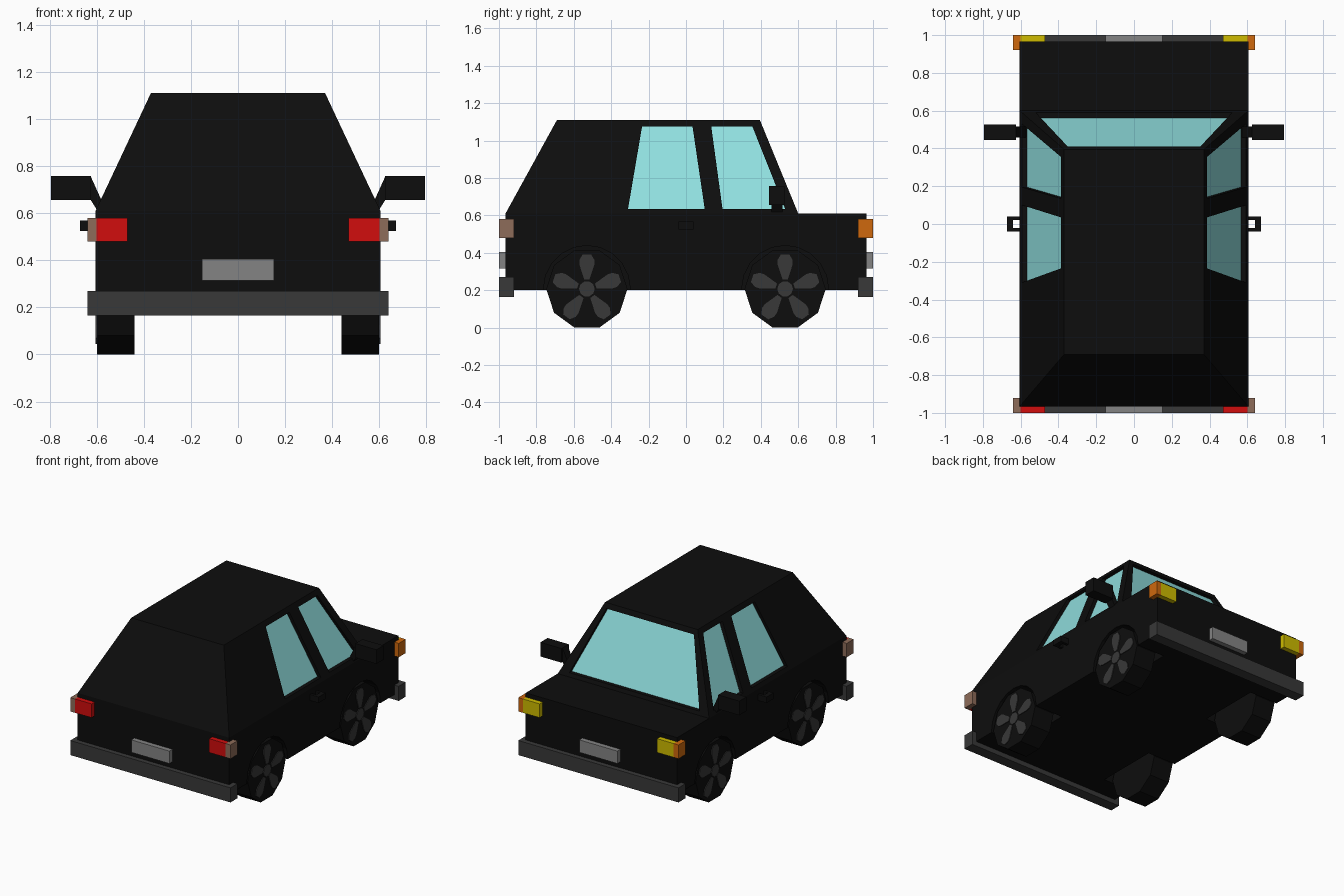
import bpy, bmesh, math
from mathutils import Vector

if "Cube" in bpy.data.objects:
    bpy.data.objects.remove(bpy.data.objects["Cube"])


def material(name, r, g, b):
    m = bpy.data.materials.new(name)
    m.diffuse_color = (r, g, b, 1)
    m.use_nodes = True
    m.node_tree.nodes["Principled BSDF"].inputs["Base Color"].default_value = m.diffuse_color
    return m


BLACK = material("black paint", 0.004, 0.004, 0.004)
GREY = material("dark grey", 0.04, 0.04, 0.04)
PLATE = material("plate grey", 0.23, 0.23, 0.23)
GLASS = material("pale blue glass", 0.28, 0.74, 0.74)
RED = material("red lamp", 0.64, 0.004, 0.004)
BROWN = material("brown lamp", 0.27, 0.15, 0.1)
YELLOW = material("yellow lamp", 0.62, 0.5, 0.0)
ORANGE = material("orange lamp", 0.62, 0.14, 0.004)


def loft(name, ring_a, ring_b, mat):
    """Closed solid between two matching rings of points."""
    bm = bmesh.new()
    a = [bm.verts.new(p) for p in ring_a]
    b = [bm.verts.new(p) for p in ring_b]
    bm.faces.new(a)
    bm.faces.new(b)
    n = len(a)
    for i in range(n):
        j = (i + 1) % n
        bm.faces.new((a[i], a[j], b[j], b[i]))
    bmesh.ops.recalc_face_normals(bm, faces=bm.faces)
    me = bpy.data.meshes.new(name)
    bm.to_mesh(me)
    bm.free()
    me.materials.append(mat)
    ob = bpy.data.objects.new(name, me)
    bpy.context.collection.objects.link(ob)
    return ob


def rect(x0, x1, y0, y1, z):
    return [(x0, y0, z), (x1, y0, z), (x1, y1, z), (x0, y1, z)]


def box(name, x0, x1, y0, y1, z0, z1, mat):
    return loft(name, rect(x0, x1, y0, y1, z0), rect(x0, x1, y0, y1, z1), mat)


def side_prism(name, pts, x0, x1, mat):
    """Extrude a (y, z) outline along x."""
    return loft(name, [(x0, y, z) for y, z in pts], [(x1, y, z) for y, z in pts], mat)


def circle(cy, cz, r, n, turn=0.0):
    return [(cy + r * math.cos(turn + math.tau * i / n),
             cz + r * math.sin(turn + math.tau * i / n)) for i in range(n)]


def cut(target, cutter):
    mod = target.modifiers.new("cut", "BOOLEAN")
    mod.operation = "DIFFERENCE"
    mod.solver = "EXACT"
    mod.object = cutter
    bpy.context.view_layer.objects.active = target
    bpy.ops.object.modifier_apply(modifier=mod.name)
    bpy.data.objects.remove(cutter)


# Body and cabin
W, BELT, ROOF = 0.605, 0.61, 1.11
body = box("lower_body", -W, W, -0.965, 0.965, 0.2, BELT, BLACK)
cabin = loft("cabin", rect(-W, W, -0.965, 0.6, BELT),
             rect(-0.37, 0.37, -0.69, 0.395, ROOF), BLACK)


# Recessed windows: points slide along the sloping cabin walls
def slope(z, low, high):
    return low + (high - low) * (z - BELT) / (ROOF - BELT)


def side_point(s):
    return lambda y, z, d: (s * (slope(z, W, 0.37) + d), y, z)


def screen_point(x, z, d):
    return (x, slope(z, 0.6, 0.395) + d, z)


def window(name, pts, place):
    ring = lambda d: [place(u, z, d) for u, z in pts]
    cut(cabin, loft("window_cutter", ring(-0.035), ring(0.08), BLACK))
    loft(name, ring(-0.036), ring(-0.028), GLASS)


LO, HI = 0.635, 1.075
rear_pane = [(-0.31, LO), (0.10, LO), (0.035, HI), (-0.235, HI)]
front_pane = [(0.195, LO), (0.53, LO), (0.355, HI), (0.135, HI)]
window("windscreen", [(-0.52, LO), (0.52, LO), (0.35, HI), (-0.35, HI)], screen_point)

for s, side in ((-1, "left"), (1, "right")):
    window(side + "_rear_window", rear_pane, side_point(s))
    window(side + "_front_window", front_pane, side_point(s))

    # Wheels with five spokes, set in cut wheel wells
    for cy, end in ((-0.53, "rear"), (0.53, "front")):
        cz = 0.207
        cut(body, side_prism("well_cutter", circle(cy, cz, 0.232, 20), s * 0.38, s * 0.7, BLACK))
        label = side + "_" + end
        side_prism(label + "_tyre", circle(cy, cz, 0.217, 10, math.tau / 20 * 2),
                   s * 0.44, s * 0.6, BLACK)
        side_prism(label + "_hub", circle(cy, cz, 0.042, 10), s * 0.59, s * 0.605, GREY)
        outline = [(0.05, -0.014), (0.13, -0.04), (0.155, -0.04), (0.185, -0.022),
                   (0.185, 0.022), (0.155, 0.04), (0.13, 0.04), (0.05, 0.014)]
        for k in range(5):
            a = math.pi / 2 + k * math.tau / 5
            c, n = math.cos(a), math.sin(a)
            pts = [(cy + r * c - t * n, cz + r * n + t * c) for r, t in outline]
            side_prism(label + "_spoke", pts, s * 0.59, s * 0.605, GREY)

    # Mirror head and its slanted arm
    x = lambda v: s * v
    head = [(0.625, 0.655), (0.795, 0.655), (0.795, 0.757), (0.625, 0.757)]
    arm = [(0.56, 0.61), (0.597, 0.61), (0.626, 0.657), (0.626, 0.757), (0.58, 0.655)]
    for part, pts, y0, y1 in (("head", head, 0.445, 0.527), ("arm", arm, 0.458, 0.515)):
        loft(side + "_mirror_" + part, [(x(u), y0, z) for u, z in pts],
             [(x(u), y1, z) for u, z in pts], BLACK)

    # Door handle: grip on two posts
    hx = sorted((s * 0.64, s * 0.672))
    box(side + "_handle_grip", *hx, -0.04, 0.04, 0.525, 0.568, BLACK)
    px = sorted((s * 0.6, s * 0.642))
    for y in (-0.04, 0.02):
        box(side + "_handle_post", *px, y, y + 0.02, 0.525, 0.568, BLACK)

    # Lamps: facing lens and wrapped corner lens
    for e, end, lens, corner in ((-1, "rear", RED, BROWN), (1, "front", YELLOW, ORANGE)):
        lx, cx = sorted((s * 0.47, s * 0.602)), sorted((s * 0.602, s * 0.64))
        box(f"{side}_{end}_lamp", *lx, *sorted((e * 0.96, e * 1.0)), 0.48, 0.58, lens)
        box(f"{side}_{end}_corner_lamp", *cx, *sorted((e * 0.92, e * 1.0)), 0.48, 0.58, corner)

# Bumpers and blank plates at both ends
for e, end in ((-1, "rear"), (1, "front")):
    box(end + "_bumper", -0.64, 0.64, *sorted((e * 0.92, e * 1.0)), 0.165, 0.27, GREY)
    box(end + "_plate", -0.152, 0.152, *sorted((e * 0.96, e * 1.0)), 0.315, 0.405, PLATE)
